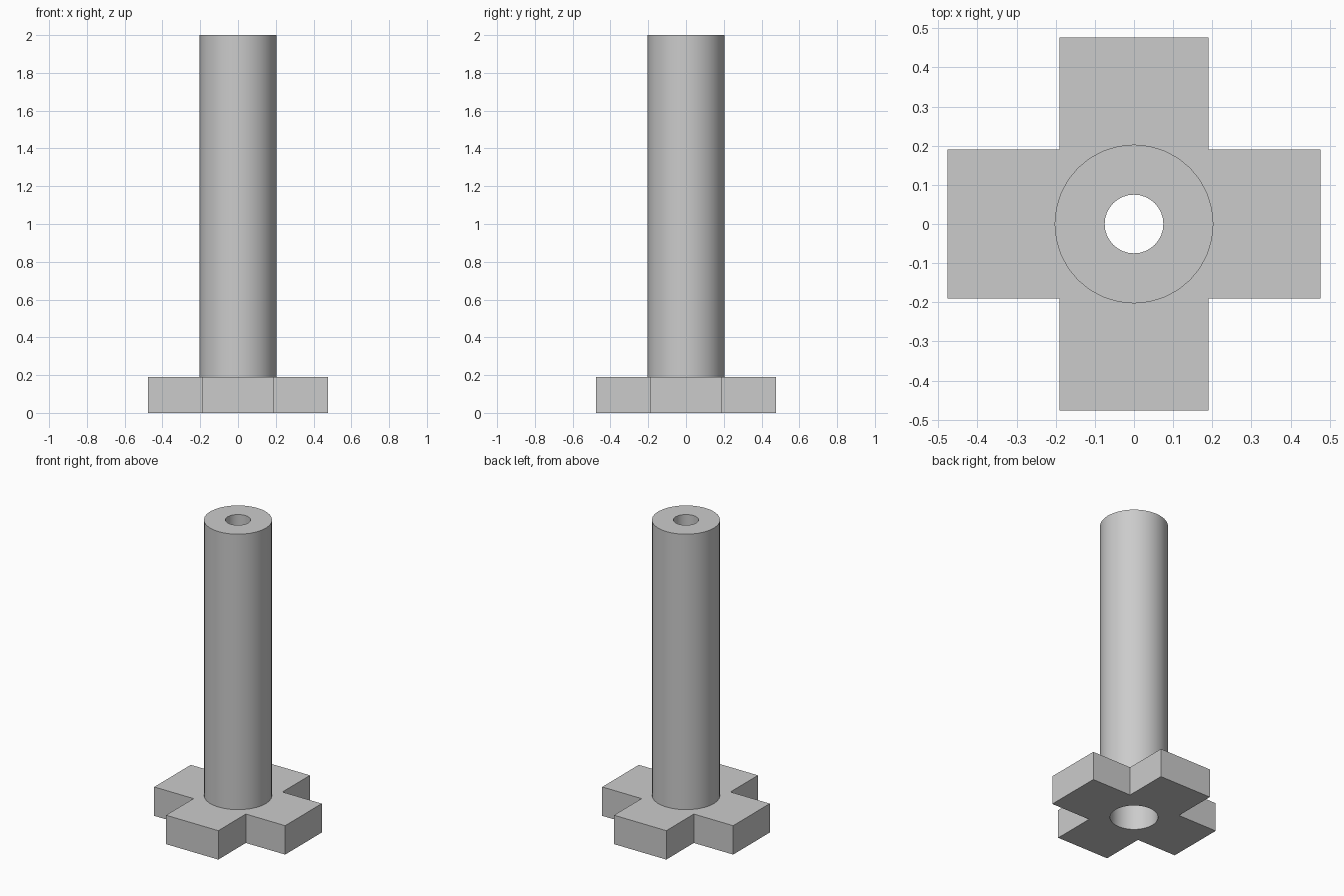
import bpy, bmesh, math
from mathutils import Vector

if "Cube" in bpy.data.objects:
    bpy.data.objects.remove(bpy.data.objects["Cube"], do_unlink=True)

SEGMENTS = 32
ARM, HALF_WIDTH, BASE_TOP, TOP = 0.476, 0.19, 0.19, 2.0
TUBE_RADIUS, BORE_RADIUS, SOCKET_RADIUS = 0.203, 0.075, 0.143

# Plain grey material
grey = bpy.data.materials.new("plain_grey")
grey.use_nodes = True
colour = (0.6, 0.6, 0.6, 1.0)
grey.diffuse_color = colour
grey.node_tree.nodes["Principled BSDF"].inputs["Base Color"].default_value = colour


def ring(radius):
    steps = [math.tau * i / SEGMENTS for i in range(SEGMENTS)]
    return [(radius * math.cos(a), radius * math.sin(a)) for a in steps]


def cross():
    # One arm's corners, turned through four quarter turns
    points = []
    for quarter in range(4):
        c, s = [(1, 0), (0, 1), (-1, 0), (0, -1)][quarter]
        for x, y in ((ARM, -HALF_WIDTH), (ARM, HALF_WIDTH), (HALF_WIDTH, HALF_WIDTH)):
            points.append((c * x - s * y, s * x + c * y))
    return points


def holed_prism(name, outer, inner, bottom, top):
    """Extrude the area between two outlines."""
    bm = bmesh.new()
    edges = []
    for outline in (outer, inner):
        verts = [bm.verts.new((x, y, bottom)) for x, y in outline]
        edges += [bm.edges.new((v, verts[i - 1])) for i, v in enumerate(verts)]
    bmesh.ops.triangle_fill(bm, edges=edges, use_beauty=True, normal=Vector((0, 0, 1)))
    result = bmesh.ops.extrude_face_region(bm, geom=bm.faces[:], use_keep_orig=True)
    raised = [g for g in result["geom"] if isinstance(g, bmesh.types.BMVert)]
    bmesh.ops.translate(bm, verts=raised, vec=(0, 0, top - bottom))
    bmesh.ops.recalc_face_normals(bm, faces=bm.faces[:])
    mesh = bpy.data.meshes.new(name)
    bm.to_mesh(mesh)
    bm.free()
    mesh.materials.append(grey)
    obj = bpy.data.objects.new(name, mesh)
    bpy.context.collection.objects.link(obj)
    bpy.ops.object.select_all(action="DESELECT")
    obj.select_set(True)
    bpy.context.view_layer.objects.active = obj
    bpy.ops.object.shade_smooth_by_angle(angle=math.radians(30))
    return obj


# Cross-shaped foot with a wide socket, and the bored post standing on it
holed_prism("cross_base", cross(), ring(SOCKET_RADIUS), 0.0, BASE_TOP)
holed_prism("hollow_post", ring(TUBE_RADIUS), ring(BORE_RADIUS), BASE_TOP, TOP)
